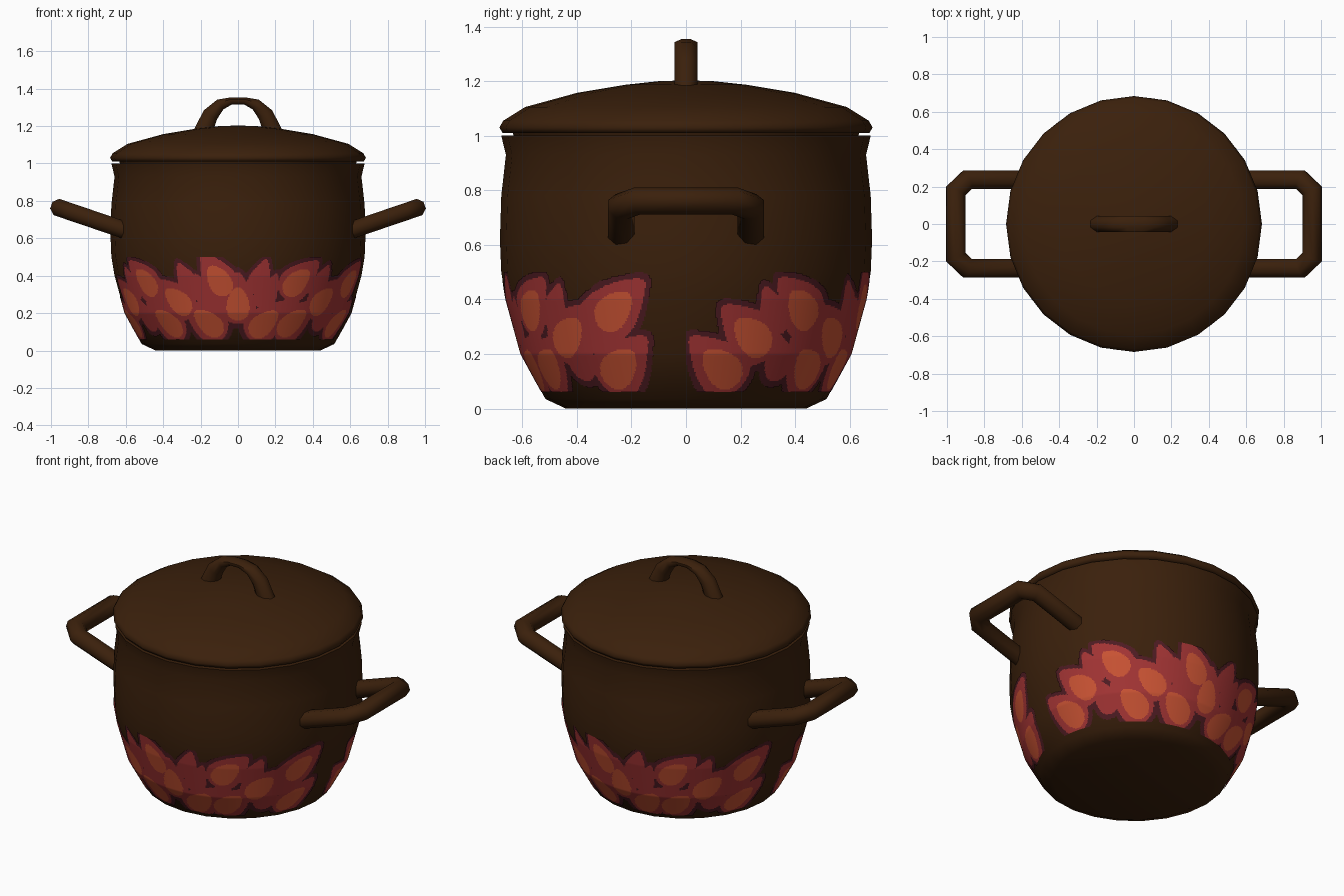
import bpy, bmesh, math
from mathutils import Vector

if "Cube" in bpy.data.objects:
    bpy.data.objects.remove(bpy.data.objects["Cube"])


def material(name, rgb):
    m = bpy.data.materials.new(name)
    m.diffuse_color = (*rgb, 1)
    m.use_nodes = True
    m.node_tree.nodes["Principled BSDF"].inputs["Base Color"].default_value = m.diffuse_color
    return m


BROWN = material("dark brown enamel", (0.043, 0.0145, 0.0035))
ORANGE = material("flame orange", (0.58, 0.085, 0.033))
RED = material("flame red", (0.36, 0.034, 0.034))
PURPLE = material("flame dark edge", (0.075, 0.011, 0.016))


def finish(name, bm, mats, angle=60):
    bmesh.ops.recalc_face_normals(bm, faces=bm.faces)
    me = bpy.data.meshes.new(name)
    bm.to_mesh(me)
    bm.free()
    ob = bpy.data.objects.new(name, me)
    bpy.context.collection.objects.link(ob)
    for m in mats:
        me.materials.append(m)
    bpy.ops.object.select_all(action='DESELECT')
    ob.select_set(True)
    bpy.context.view_layer.objects.active = ob
    bpy.ops.object.shade_smooth_by_angle(angle=math.radians(angle))
    return ob


def lathe(name, profile, sides=24):
    """Revolve an (r, z) profile that starts and ends on the axis."""
    bm = bmesh.new()
    vs = [bm.verts.new((r, 0, z)) for r, z in profile]
    es = [bm.edges.new(p) for p in zip(vs, vs[1:])]
    bmesh.ops.spin(bm, geom=vs + es, cent=(0, 0, 0), axis=(0, 0, 1),
                   angle=math.tau, steps=sides, use_merge=True)
    bmesh.ops.remove_doubles(bm, verts=bm.verts, dist=0.0005)
    return finish(name, bm, [BROWN])


def sweep(name, pts, normal, width, thick, sides=8):
    """Tube along a planar path; thick gives the in-plane half size per point."""
    bm = bmesh.new()
    pts, n = [Vector(p) for p in pts], Vector(normal).normalized()
    rings = []
    for i, p in enumerate(pts):
        d0 = (p - pts[max(i - 1, 0)]).normalized()
        d1 = (pts[min(i + 1, len(pts) - 1)] - p).normalized()
        t = (d0 + d1).normalized()
        miter = 1 / max(0.7, t.dot(d1 if d1.length else d0))
        side = n.cross(t)
        ring = []
        for k in range(sides):
            a = math.tau * (k + 0.5) / sides
            ring.append(bm.verts.new(p + n * (width * math.cos(a) * 1.08)
                                     + side * (thick[i] * miter * math.sin(a) * 1.08)))
        rings.append(ring)
    for a, b in zip(rings, rings[1:]):
        for k in range(sides):
            j = (k + 1) % sides
            bm.faces.new((a[k], a[j], b[j], b[k]))
    bm.faces.new(rings[0])
    bm.faces.new(rings[-1])
    return finish(name, bm, [BROWN])


# Pot body with hollow inside, and lid with an inner skirt
WALL = [(0.44, 0), (0.515, 0.035), (0.605, 0.20), (0.66, 0.40), (0.677, 0.50),
        (0.682, 0.62), (0.677, 0.78), (0.66, 0.93), (0.677, 1.0)]
lathe("pot_body", [(0, 0)] + WALL + [(0.64, 1.0), (0.63, 0.9), (0.63, 0.5), (0.46, 0.06), (0, 0.06)])
lathe("lid", [(0, 0.98), (0.625, 0.98), (0.635, 1.01), (0.672, 1.01), (0.684, 1.03), (0.67, 1.055),
              (0.59, 1.105), (0.40, 1.157), (0.22, 1.187), (0.10, 1.20), (0, 1.203)])

# Arched lid handle
half = [(-0.19, 1.16), (-0.148, 1.26), (-0.095, 1.315), (-0.035, 1.335)]
arch = half + [(-x, z) for x, z in reversed(half)]
t = [0.05, 0.042, 0.03, 0.019]
sweep("lid_handle", [(x, 0, z) for x, z in arch], (0, 1, 0), 0.042, t + t[::-1])

# Tilted side handles
for s, label in ((1, "right"), (-1, "left")):
    leg = [(0.59, 0.237, 0.638), (0.89, 0.237, 0.74), (0.952, 0.178, 0.761)]
    path = [(s * x, y, z) for x, y, z in leg] + [(s * x, -y, z) for x, y, z in reversed(leg)]
    sweep(label + "_side_handle", path, (-s * 0.33, 0, 0.944), 0.046, [0.049] * 6)

# Painted flames (degrees round the wall, height), leaning away from the middle;
# the same group is painted on the front and the back
FULL = [(-49, .365), (-9, .375), (29, .365), (66, .36),
        (-67, .265), (-31, .265), (0, .25), (46, .265),
        (-77, .15), (-40, .15), (-16, .15), (14, .145), (30, .15), (65, .15)]
# Red tongues without an orange core, linking the leaves
TONGUES = [(-24, .36), (10, .375), (42, .35), (-60, .34), (-16, .30), (14, .30),
           (-44, .25), (62, .25), (26, .22), (-55, .18), (50, .18), (-12, .22), (56, .32)]
SHAPES = ((.09, .06, 0), (.138, .088, .03), (.164, .111, .032))
THIN = (None, (.10, .055, .02), (.125, .077, .022))
LEAVES = [(math.radians(a), z, shapes) for group, shapes in ((FULL, SHAPES), (TONGUES, THIN))
          for a, z in group]


def wall_radius(z):
    for (r0, z0), (r1, z1) in zip(WALL, WALL[1:]):
        if z <= z1:
            return r0 + (r1 - r0) * (z - z0) / (z1 - z0)


def flame_layer(th, z):
    """0 orange core, 1 red, 2 dark edge, 3 bare wall."""
    best, r = 3, wall_radius(z)
    th = (th + math.pi / 2) % math.pi - math.pi / 2
    for a, zc, shapes in LEAVES:
        u, v = (th - a) * r, z - zc
        if abs(u) > 0.2 or abs(v) > 0.2:
            continue
        lean = max(-1, min(1, a * 4)) * (0.85 if shapes is SHAPES else 0.45)
        along = u * math.sin(lean) + v * math.cos(lean)
        across = u * math.cos(lean) - v * math.sin(lean)
        for k, shape in enumerate(shapes):
            if k >= best:
                break
            if shape is None:
                continue
            length, width, shift = shape
            q = (along - shift) / length
            taper = 0.25 if k == 0 else 0.5
            if abs(q) < 1 and q * q + (across / (width * (1 - taper * q))) ** 2 < 1:
                best = k
                break
    return best


COLS, ROWS, Z0, Z1 = 600, 84, 0.06, 0.50
bm = bmesh.new()
grid = {}


def grid_vert(c, w):
    c %= COLS
    if (c, w) not in grid:
        th, z = math.tau * c / COLS, Z0 + (Z1 - Z0) * w / ROWS
        r = wall_radius(z) + 0.002
        grid[c, w] = bm.verts.new((r * math.sin(th), -r * math.cos(th), z))
    return grid[c, w]


for c in range(COLS):
    for w in range(ROWS):
        k = flame_layer(math.tau * (c + 0.5) / COLS, Z0 + (Z1 - Z0) * (w + 0.5) / ROWS)
        if k < 3:
            f = bm.faces.new((grid_vert(c, w), grid_vert(c + 1, w),
                              grid_vert(c + 1, w + 1), grid_vert(c, w + 1)))
            f.material_index = k
flames = finish("painted_flames", bm, [ORANGE, RED, PURPLE])
# Face every painted patch outwards
for p in flames.data.polygons:
    if p.normal.x * p.center.x + p.normal.y * p.center.y < 0:
        p.flip()
